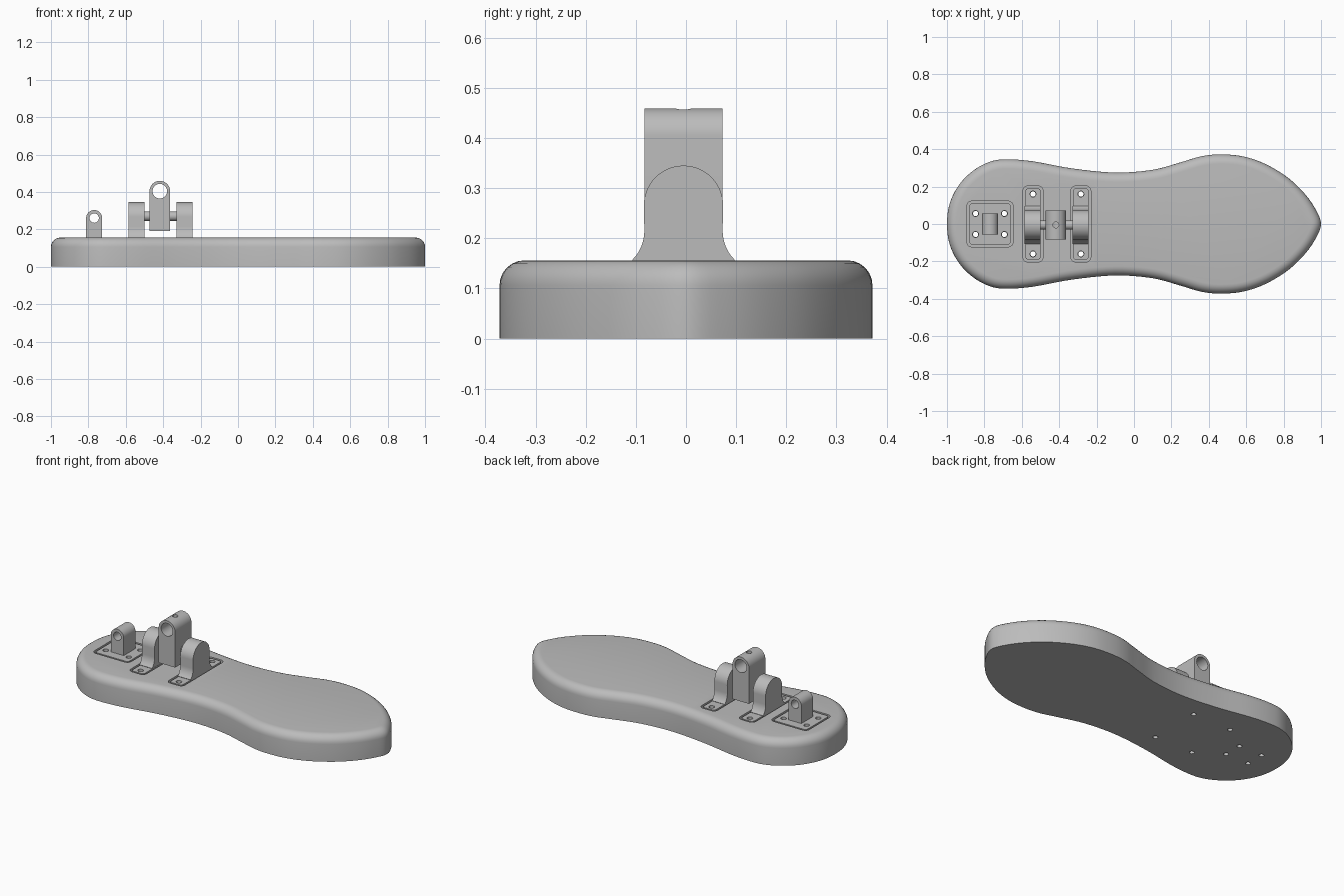
import bpy
import bmesh
import math
from mathutils import Vector

default = bpy.data.objects.get("Cube")
if default:
    bpy.data.objects.remove(default, do_unlink=True)

grey = bpy.data.materials.new("plain grey")
grey.use_nodes = True
grey.diffuse_color = (0.5, 0.5, 0.5, 1)
grey.node_tree.nodes["Principled BSDF"].inputs["Base Color"].default_value = (0.5, 0.5, 0.5, 1)

SOLE_TOP = 0.156
MID_Y = -0.005


def loft(name, rings):
    """Skin a stack of equal-length closed rings and cap both ends."""
    bm = bmesh.new()
    rows = [[bm.verts.new(p) for p in ring] for ring in rings]
    n = len(rows[0])
    for a, b in zip(rows, rows[1:]):
        for i in range(n):
            j = (i + 1) % n
            bm.faces.new((a[i], a[j], b[j], b[i]))
    bm.faces.new(rows[0][::-1])
    bm.faces.new(rows[-1])
    bmesh.ops.recalc_face_normals(bm, faces=bm.faces)
    mesh = bpy.data.meshes.new(name)
    bm.to_mesh(mesh)
    bm.free()
    obj = bpy.data.objects.new(name, mesh)
    bpy.context.collection.objects.link(obj)
    mesh.materials.append(grey)
    return obj


def prism(name, profile, axis, lo, hi):
    """Extrude a 2D profile along the x, y or z axis."""
    place = {"x": lambda a, b, t: (t, a, b),
             "y": lambda a, b, t: (a, t, b),
             "z": lambda a, b, t: (a, b, t)}[axis]
    return loft(name, [[place(a, b, t) for a, b in profile] for t in (lo, hi)])


def arc(cx, cy, r, start, end, steps):
    angles = [math.radians(start + (end - start) * i / steps) for i in range(steps + 1)]
    return [(cx + r * math.cos(a), cy + r * math.sin(a)) for a in angles]


def rod(name, cx, cy, r, axis, lo, hi, sides=32):
    return prism(name, arc(cx, cy, r, 0, 360, sides)[:-1], axis, lo, hi)


def rounded_rect(cx, cy, hx, hy, r):
    pts = []
    for k, (sx, sy) in enumerate([(1, 1), (-1, 1), (-1, -1), (1, -1)]):
        pts += arc(cx + sx * (hx - r), cy + sy * (hy - r), r, 90 * k, 90 * k + 90, 6)
    return pts


def cut(obj, cutters):
    """Subtract each cutter from the object, then discard the cutters."""
    bpy.context.view_layer.objects.active = obj
    for c in cutters:
        c.hide_render = True
        mod = obj.modifiers.new("cut", "BOOLEAN")
        mod.operation, mod.solver, mod.object = "DIFFERENCE", "EXACT", c
        bpy.ops.object.modifier_apply(modifier=mod.name)
        bpy.data.objects.remove(c, do_unlink=True)


def smooth(obj):
    bpy.ops.object.select_all(action="DESELECT")
    obj.select_set(True)
    bpy.context.view_layer.objects.active = obj
    bpy.ops.object.shade_smooth_by_angle(angle=math.radians(30))


# Sole outline: heel to toe along one side, mirrored to the other
side = [(-1, 0), (-.985, .11), (-.935, .21), (-.86, .285), (-.77, .333), (-.68, .346),
        (-.54, .335), (-.33, .297), (-.1, .275), (.1, .29), (.25, .33), (.36, .362),
        (.46, .372), (.58, .362), (.7, .322), (.82, .25), (.91, .165), (.97, .08), (1, 0)]
ctrl = [Vector(p) for p in side + [(x, -y) for x, y in side[-2:0:-1]]]
outline, normals = [], []
count = len(ctrl)
for i in range(count):
    p0, p1, p2, p3 = (ctrl[(i + k) % count] for k in (-1, 0, 1, 2))
    for s in range(5):
        t = s / 5
        outline.append(0.5 * (2 * p1 + (p2 - p0) * t + (2 * p0 - 5 * p1 + 4 * p2 - p3) * t * t
                              + (3 * p1 - p0 - 3 * p2 + p3) * t ** 3))
for i, p in enumerate(outline):
    d = (outline[(i + 1) % len(outline)] - outline[i - 1]).normalized()
    normals.append(Vector((d.y, -d.x)))


def sole_ring(inset, z):
    return [(p.x + n.x * inset, p.y + n.y * inset, z) for p, n in zip(outline, normals)]


rings = [sole_ring(0, 0)]
for k in range(7):
    a = math.radians(15 * k)
    rings.append(sole_ring(0.05 * (1 - math.cos(a)), SOLE_TOP - 0.05 + 0.05 * math.sin(a)))
sole = loft("sole", rings)

# Mounting plates sit flush in pockets: name, centre x, half sizes, screw offsets
mounts = [("heel_lug_plate", -.77, .123, .122, [(x, y) for x in (-.077, .077) for y in (-.056, .056)]),
          ("rear_bracket_plate", -.54, .053, .203, [(0, -.16), (0, .16)]),
          ("front_bracket_plate", -.284, .053, .203, [(0, -.16), (0, .16)])]
for name, cx, hx, hy, screws in mounts:
    cy = 0
    pocket = prism("pocket_cutter", rounded_rect(cx, cy, hx, hy, .025), "z", SOLE_TOP - .03, .3)
    holes = [rod("hole_cutter", cx + x, cy + y, .014, "z", -.1, .3, 20) for x, y in screws]
    cut(sole, [pocket] + holes)
    plate = prism(name, rounded_rect(cx, cy, hx - .012, hy - .012, .017), "z",
                  SOLE_TOP - .031, SOLE_TOP - .001)
    cut(plate, [rod("hole_cutter", cx + x, cy + y, .016, "z", -.1, .3, 20) for x, y in screws])
    smooth(plate)
smooth(sole)

# Bracket uprights: rounded top, flared foot
right_half = [(MID_Y + .096, SOLE_TOP - .01)]
right_half += arc(MID_Y + .16, .215, .082, 225, 180, 6)
upright = right_half + arc(MID_Y, .266, .079, 0, 180, 28)
upright += [(2 * MID_Y - y, z) for y, z in right_half[::-1]]
for name, lo, hi in (("rear_bracket", -.585, -.5), ("front_bracket", -.328, -.242)):
    smooth(prism(name, upright, "x", lo, hi))

# Axle between the brackets
smooth(rod("axle", MID_Y, .27, .025, "x", -.52, -.31))


def eyelet(name, cx, half, z_hole, z_low, y_lo, y_hi, bore):
    """Block with a round top and a cross bore."""
    profile = arc(cx, z_hole, half, 0, 180, 28) + [(cx - half, z_low), (cx + half, z_low)]
    obj = prism(name, profile, "y", y_lo, y_hi)
    cut(obj, [rod("bore_cutter", cx, z_hole, bore, "y", -.3, .3)])
    return obj


# Pivot block with a set-screw hole in its crown
pivot = eyelet("pivot_block", -.418, .055, .404, .19, -.083, .073, .039)
cut(pivot, [rod("set_screw_cutter", -.418, MID_Y, .016, "z", .4, .6, 20)])
smooth(pivot)

# Heel lug
smooth(eyelet("heel_lug", -.769, .043, .26, SOLE_TOP - .01, -.056, .056, .025))
